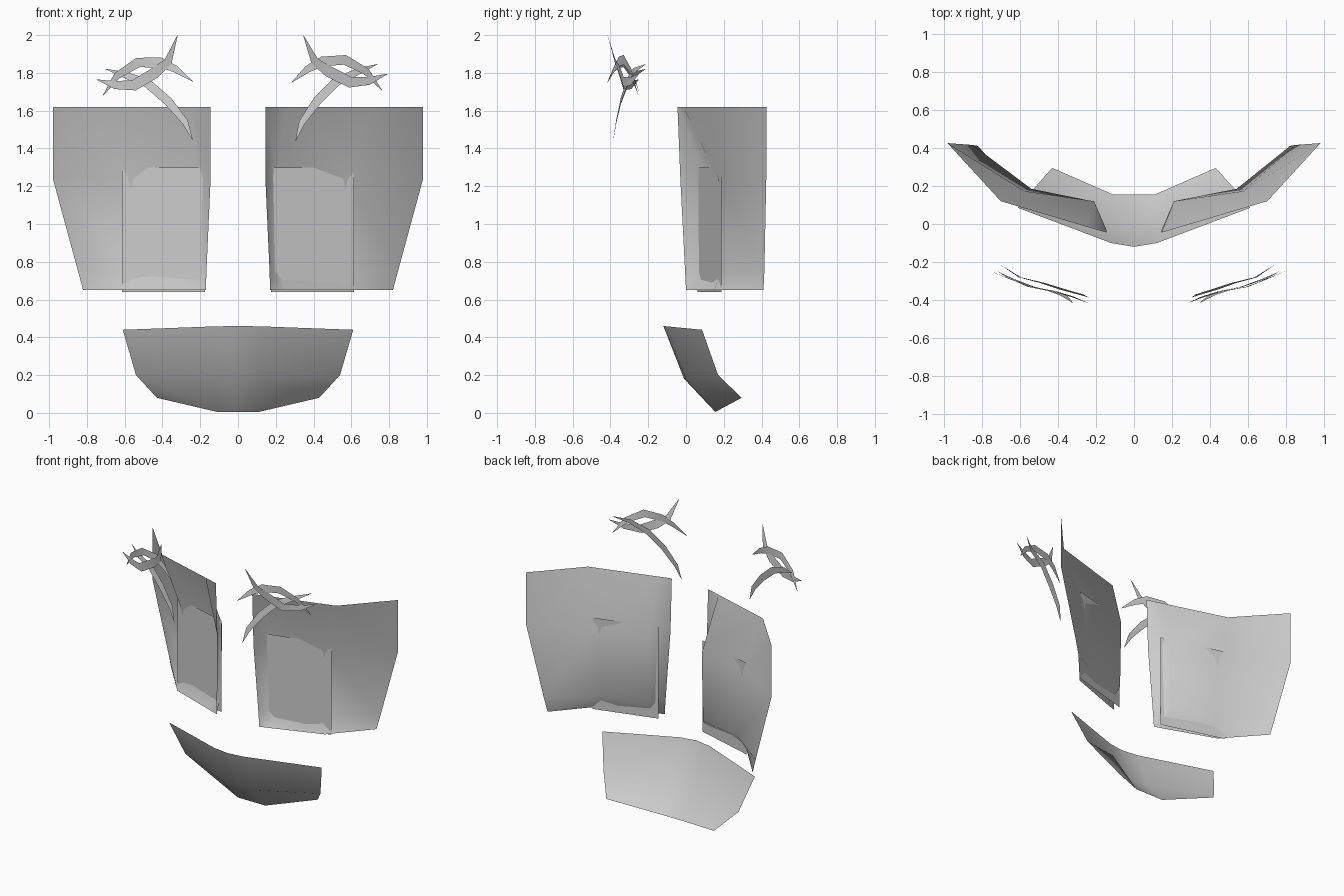
import bpy
import math
from mathutils import Matrix, Vector

cube = bpy.data.objects.get("Cube")
if cube:
    bpy.data.objects.remove(cube, do_unlink=True)

grey = bpy.data.materials.new("plain_grey")
grey.use_nodes = True
colour = (0.6, 0.6, 0.6, 1)
grey.diffuse_color = colour
grey.node_tree.nodes["Principled BSDF"].inputs["Base Color"].default_value = colour


def sheet(name, rows, side=1, smooth=60):
    """Thin surface through rows of points, top to bottom, facing the front."""
    n = len(rows[0])
    verts = [(x * side, y, z) for row in rows for x, y, z in row]
    faces = []
    for r in range(len(rows) - 1):
        for c in range(n - 1):
            a = r * n + c
            f = (a, a + n, a + n + 1, a + 1)
            faces.append(f if side > 0 else f[::-1])
    mesh = bpy.data.meshes.new(name)
    mesh.from_pydata(verts, [], faces)
    mesh.materials.append(grey)
    mesh.shade_smooth()
    mesh.set_sharp_from_angle(angle=math.radians(smooth))
    obj = bpy.data.objects.new(name, mesh)
    bpy.context.collection.objects.link(obj)
    return obj


def thorn(name, path, width, side):
    """Flat ribbon along (x, z) points, tapered to a point at both ends."""
    points = [Vector(p) for p in path]
    last = len(points) - 1
    upper, lower = [], []
    for i, p in enumerate(points):
        along = points[min(i + 1, last)] - points[max(i - 1, 0)]
        across = Vector((-along.z, 0, along.x)).normalized()
        half = width * math.sin(math.pi * i / last) ** 0.7 if 0 < i < last else 0.001
        upper.append(p + across * half)
        lower.append(p - across * half)
    return sheet(name, [upper, lower], side, 40)


# Side panels: dished sheets with a forward lip at the inner and bottom edges
panel = [
    [(0.145, -0.045, 1.62), (0.25, -0.014, 1.62), (0.70, 0.12, 1.62), (0.98, 0.425, 1.62)],
    [(0.145, -0.03, 1.24), (0.21, 0.12, 1.24), (0.575, 0.173, 1.24), (0.98, 0.425, 1.24)],
    [(0.167, -0.005, 0.75), (0.22, 0.12, 0.75), (0.54, 0.185, 0.75), (0.847, 0.415, 0.75)],
    [(0.17, 0.0, 0.65), (0.25, 0.027, 0.65), (0.59, 0.15, 0.65), (0.82, 0.41, 0.65)],
]
# Flat plate set into each panel
plate = [
    [(0.175, 0.062, 1.30), (0.615, 0.187, 1.30)],
    [(0.175, 0.062, 0.64), (0.615, 0.187, 0.64)],
]
for label, side in (("left", 1), ("right", -1)):
    sheet(label + "_panel", panel, side)
    sheet(label + "_plate", plate, side)

# Curved guard along the bottom
half_guard = [
    [(0, -0.12, 0.46), (0.12, -0.10, 0.458), (0.61, 0.085, 0.44)],
    [(0, -0.01, 0.18), (0.12, 0.0, 0.18), (0.54, 0.17, 0.20)],
    [(0, 0.155, 0.005), (0.11, 0.155, 0.005), (0.43, 0.295, 0.08)],
]
guard = [[(-x, y, z) for x, y, z in row[:0:-1]] + row for row in half_guard]
sheet("bottom_guard", guard)

# Three crossing thorns above each panel
thorns = {
    "arched_thorn": ([(0.715, -0.25, 1.68), (0.64, -0.29, 1.785), (0.53, -0.33, 1.855),
                      (0.41, -0.355, 1.855), (0.33, -0.38, 1.82), (0.24, -0.415, 1.755)], 0.027),
    "rising_thorn": ([(0.75, -0.25, 1.765), (0.65, -0.29, 1.735), (0.55, -0.33, 1.735),
                      (0.44, -0.35, 1.80), (0.37, -0.375, 1.86), (0.32, -0.415, 2.0)], 0.03),
    "long_thorn": ([(0.70, -0.215, 1.82), (0.60, -0.28, 1.79), (0.48, -0.31, 1.745),
                    (0.37, -0.345, 1.65), (0.28, -0.37, 1.54), (0.24, -0.385, 1.445)], 0.024),
}
centre = Vector((0.47, 0, 1.75))
tilt = (Matrix.Translation(centre + Vector((0.043, 0, 0.01)))
        @ Matrix.Rotation(math.radians(-4), 4, "Y") @ Matrix.Translation(-centre))
for name, (path, width) in thorns.items():
    thorn("right_" + name, path, width, -1)
    thorn("left_" + name, path, width, 1).data.transform(tilt)
